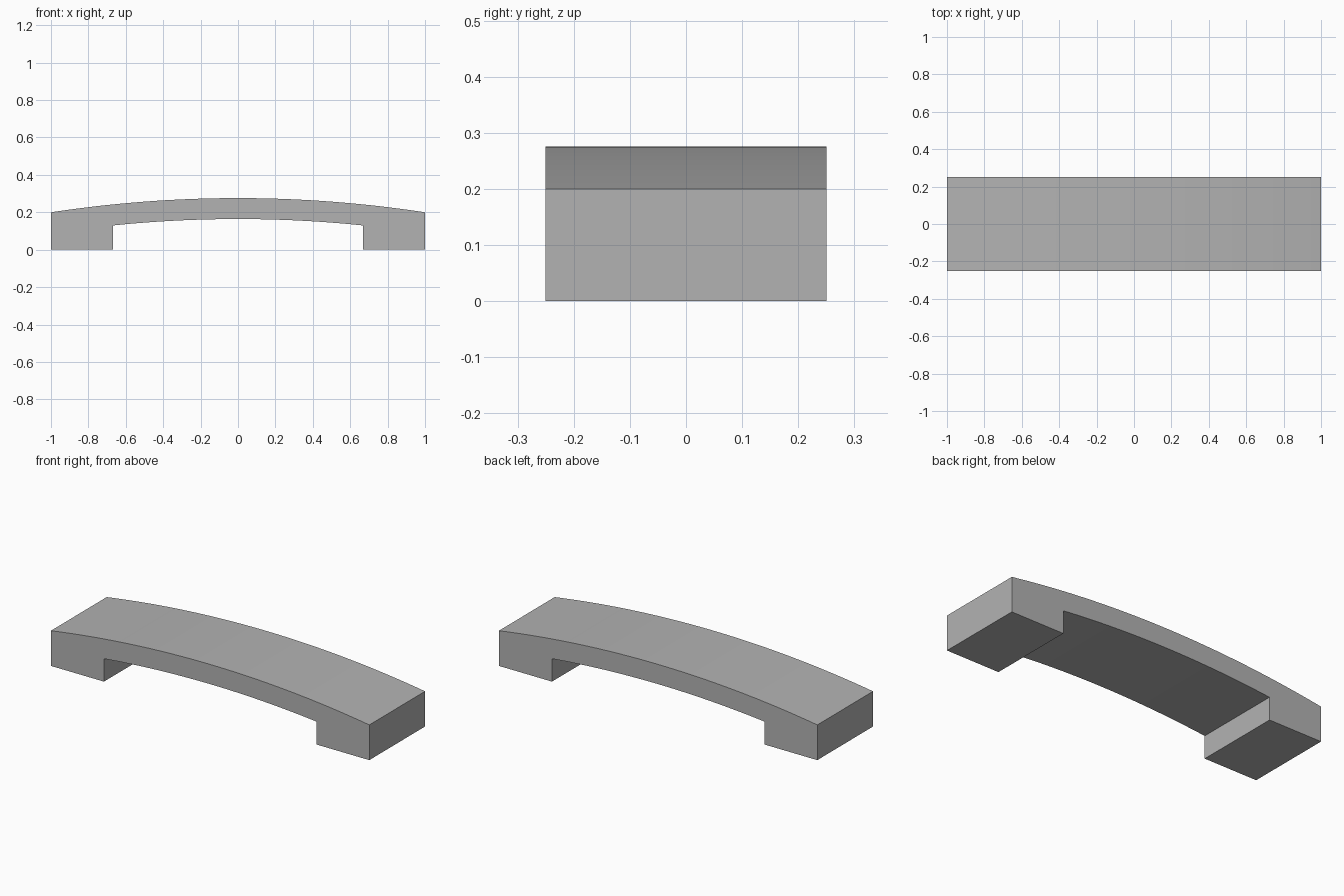
import bpy
import bmesh

cube = bpy.data.objects.get("Cube")
if cube:
    bpy.data.objects.remove(cube, do_unlink=True)

HALF_DEPTH = 0.25
SEGMENTS = 32

grey = bpy.data.materials.new("plain grey")
grey.use_nodes = True
colour = (0.45, 0.45, 0.45, 1)
grey.diffuse_color = colour
grey.node_tree.nodes["Principled BSDF"].inputs["Base Color"].default_value = colour


def arc(half_width, end_z, crown_z):
    """Points of a circular arc from -x to +x."""
    rise = crown_z - end_z
    radius = (half_width ** 2 + rise ** 2) / (2 * rise)
    xs = [half_width * (2 * i / SEGMENTS - 1) for i in range(SEGMENTS + 1)]
    return [(x, crown_z - radius + (radius ** 2 - x * x) ** 0.5) for x in xs]


# Side profile: arched deck, right foot, arched underside, left foot
profile = arc(1, 0.2, 0.276)
profile += [(1, 0), (0.667, 0)]
profile += reversed(arc(0.667, 0.13, 0.164))
profile += [(-0.667, 0), (-1, 0)]

# Extrude the profile through the depth
bm = bmesh.new()
face = bm.faces.new([bm.verts.new((x, -HALF_DEPTH, z)) for x, z in profile])
result = bmesh.ops.extrude_face_region(bm, geom=[face], use_keep_orig=True)
moved = [v for v in result["geom"] if isinstance(v, bmesh.types.BMVert)]
bmesh.ops.translate(bm, verts=moved, vec=(0, 2 * HALF_DEPTH, 0))
bmesh.ops.recalc_face_normals(bm, faces=bm.faces)
mesh = bpy.data.meshes.new("arched_handle")
bm.to_mesh(mesh)
bm.free()
mesh.materials.append(grey)

handle = bpy.data.objects.new("arched_handle", mesh)
bpy.context.collection.objects.link(handle)
bpy.context.view_layer.objects.active = handle
handle.select_set(True)
bpy.ops.object.shade_smooth_by_angle()
